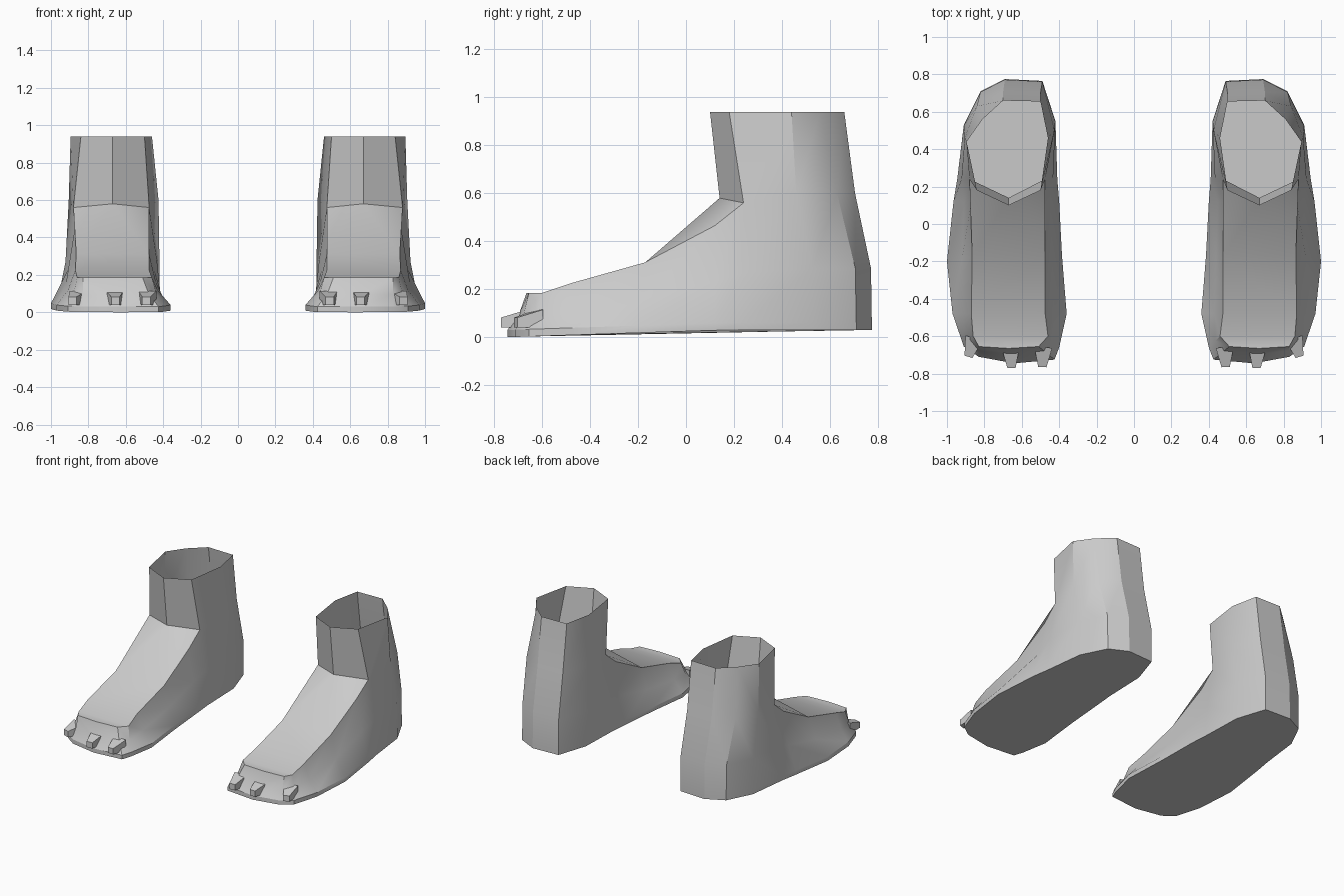
import bpy, bmesh
from mathutils import Vector

if "Cube" in bpy.data.objects:
    bpy.data.objects.remove(bpy.data.objects["Cube"])

# Columns round the boot: sole x, sole y, then rim x, y, z (instep edge or ankle ring)
COLUMNS = [
    (.91, -.655, .86, -.60, .185), (.97, -.48, .87, -.48, .225),
    (1.0, -.20, .865, -.17, .312), (.965, .12, .87, .12, .465),
    (.945, .24, .88, .24, .56), (.91, .53, .905, .46, .60),
    (.82, .71, .84, .63, .60), (.69, .775, .70, .705, .60),
    (.49, .765, .50, .70, .60), (.42, .55, .425, .50, .60),
    (.41, .24, .475, .24, .56), (.40, .12, .48, .12, .465),
    (.385, -.17, .475, -.17, .312), (.36, -.48, .475, -.48, .225),
    (.40, -.66, .46, -.60, .185), (.425, -.725, .51, -.655, .185),
    (.64, -.745, .67, -.665, .185), (.83, -.71, .83, -.655, .185)]
# Open top of the shaft, same order as columns 4..10 plus the front point
CUFF = [(.84, .18), (.895, .44), (.81, .56), (.70, .66), (.50, .655),
        (.46, .46), (.50, .18), (.67, .10)]


def finish(bm, name, smooth):
    bmesh.ops.recalc_face_normals(bm, faces=bm.faces)
    me = bpy.data.meshes.new(name)
    bm.to_mesh(me)
    bm.free()
    ob = bpy.data.objects.new(name, me)
    bpy.context.collection.objects.link(ob)
    ob.modifiers.new("pair", 'MIRROR').use_mirror_merge = False
    if smooth:
        bpy.ops.object.select_all(action='DESELECT')
        ob.select_set(True)
        bpy.context.view_layer.objects.active = ob
        bpy.ops.object.shade_smooth_by_angle(angle=0.5)
    return ob


def bridge(bm, a, b):
    for i in range(len(a)):
        j = (i + 1) % len(a)
        bm.faces.new((a[i], a[j], b[j], b[i]))


def sole_z(y):
    return .03 * min(1, max(0, (y + .745) / .9))


# Boot: sole, walls, instep, toe cap and open shaft
bm = bmesh.new()
under, edge, mid, rim = [], [], [], []
for i, (sx, sy, rx, ry, rz) in enumerate(COLUMNS):
    z = sole_z(sy)
    low, high = Vector((sx, sy, z + .03)), Vector((rx, ry, rz))
    pull = .05 if 5 <= i <= 9 else .35 if i in (4, 10) else .6
    m = low.lerp(high, pull)
    m.z = low.z + (high.z - low.z) * .42
    under.append(bm.verts.new((sx, sy, z)))
    edge.append(bm.verts.new(low))
    mid.append(bm.verts.new(m))
    rim.append(bm.verts.new(high))
bm.faces.new(under)
for a, b in ((under, edge), (edge, mid), (mid, rim)):
    bridge(bm, a, b)
crease = bm.verts.new((.67, .14, .58))
for i in (0, 1):
    bm.faces.new((rim[i], rim[i + 1], rim[13 - i], rim[14 - i]))
bm.faces.new((rim[2], rim[3], rim[4], crease))
bm.faces.new((rim[2], crease, rim[12]))
bm.faces.new((rim[12], crease, rim[10], rim[11]))
bm.faces.new((rim[14], rim[15], rim[16], rim[17], rim[0]))
bridge(bm, rim[4:11] + [crease], [bm.verts.new((x, y, .94)) for x, y in CUFF])
finish(bm, "boots", True)


# Toe claws: tapered blocks from a base point to a tip point
def claw(name, base, tip):
    bm = bmesh.new()
    b, t = Vector(base), Vector(tip)
    side = Vector((-(t - b).y, (t - b).x)).normalized()
    rings = []
    for p, half, z0, z1 in ((b, .048, .04, .115), (t, .022, .04, .082)):
        rings.append([bm.verts.new((p.x + s * side.x * half, p.y + s * side.y * half, z))
                      for s, z in ((-1, z0), (1, z0), (1, z1), (-1, z1))])
    bridge(bm, *rings)
    for r in rings:
        bm.faces.new(r)
    finish(bm, name, False)


claw("inner_claw", (.485, -.66), (.49, -.765))
claw("middle_claw", (.66, -.66), (.655, -.77))
claw("outer_claw", (.855, -.61), (.885, -.71))
